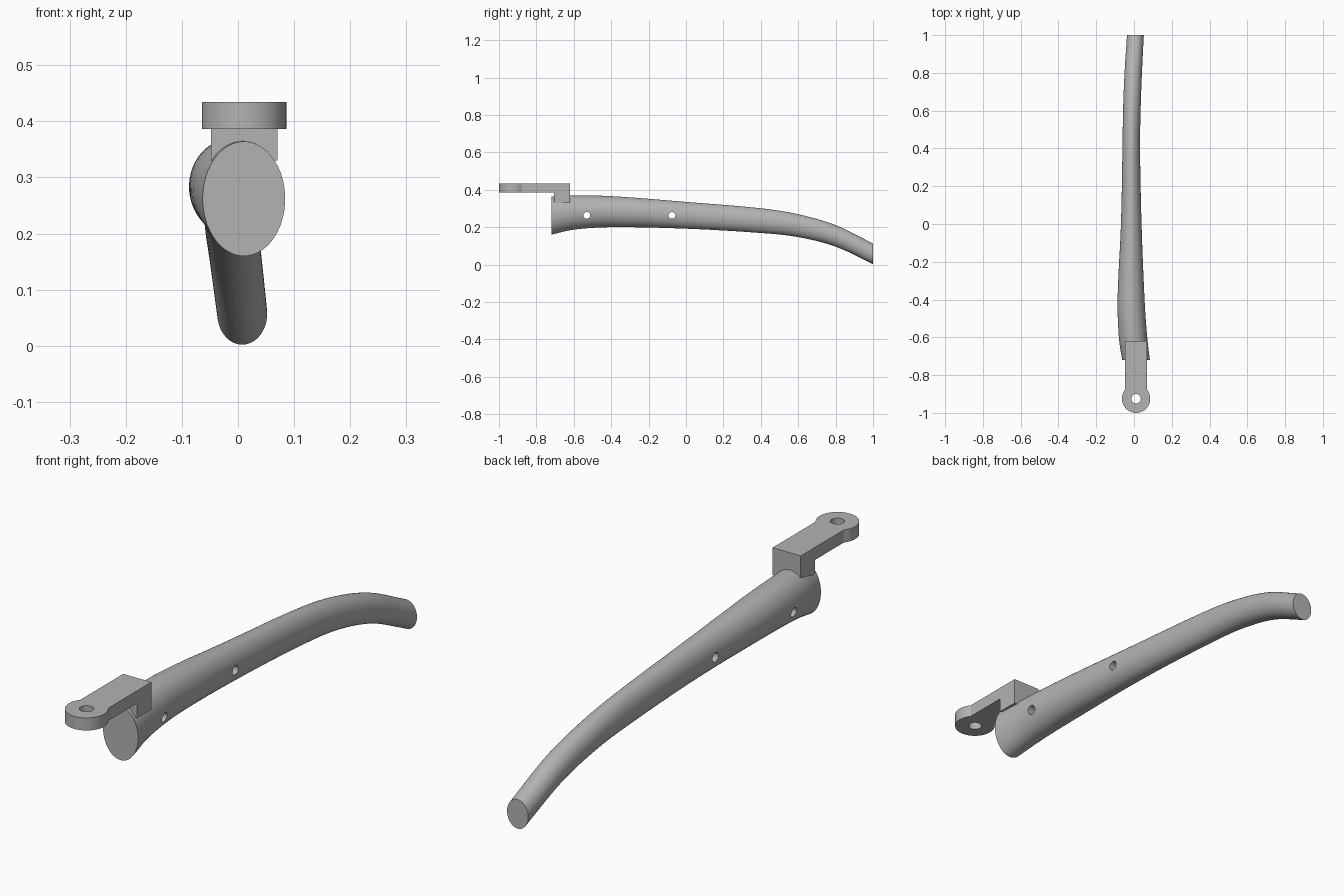
import bpy, bmesh, math
from mathutils import Vector, Matrix

if "Cube" in bpy.data.objects:
    bpy.data.objects.remove(bpy.data.objects["Cube"], do_unlink=True)

grey = bpy.data.materials.new("plain grey")
grey.use_nodes = True
COLOUR = (0.45, 0.45, 0.45, 1)
grey.diffuse_color = COLOUR
grey.node_tree.nodes["Principled BSDF"].inputs["Base Color"].default_value = COLOUR


def make_object(name, bm):
    bmesh.ops.recalc_face_normals(bm, faces=bm.faces)
    mesh = bpy.data.meshes.new(name)
    bm.to_mesh(mesh)
    bm.free()
    mesh.materials.append(grey)
    obj = bpy.data.objects.new(name, mesh)
    bpy.context.collection.objects.link(obj)
    return obj


def drill(obj, centre, radius, axis):
    """Cut a round hole right through the object."""
    bm = bmesh.new()
    turn = Matrix.Rotation(math.pi / 2, 4, "Y") if axis == "X" else Matrix()
    bmesh.ops.create_cone(bm, cap_ends=True, segments=32, radius1=radius, radius2=radius,
                          depth=0.5, matrix=Matrix.Translation(centre) @ turn)
    cutter = make_object("hole_cutter", bm)
    cutter.hide_render = True
    mod = obj.modifiers.new("hole", "BOOLEAN")
    mod.operation = "DIFFERENCE"
    mod.solver = "EXACT"
    mod.object = cutter
    bpy.context.view_layer.objects.active = obj
    bpy.ops.object.modifier_apply(modifier=mod.name)
    bpy.data.objects.remove(cutter, do_unlink=True)


def smooth(obj):
    bpy.ops.object.select_all(action="DESELECT")
    obj.select_set(True)
    bpy.context.view_layer.objects.active = obj
    bpy.ops.object.shade_smooth_by_angle(angle=math.radians(30))


def refine(rows, steps):
    """Smooth curve through rows, whose first value is the position."""
    rows = [Vector(r) for r in rows]
    last = len(rows) - 1
    slopes = []
    for i in range(last + 1):
        a, b = rows[max(i - 1, 0)], rows[min(i + 1, last)]
        slopes.append((b - a) / (b[0] - a[0]))
    out = []
    for i in range(last):
        p, q, gap = rows[i], rows[i + 1], rows[i + 1][0] - rows[i][0]
        for k in range(steps):
            t = k / steps
            s = t * t * (3 - 2 * t)
            r = p * (1 - s) + q * s
            r += gap * (slopes[i] * t * (1 - t) ** 2 - slopes[i + 1] * t * t * (1 - t))
            r[0] = p[0] + gap * t
            out.append(r)
    return out + [rows[-1]]


# Curved tapering arm: elliptical sections as y, left, right, bottom, top
SECTIONS = [
    (-0.72, -0.063, 0.084, 0.16, 0.364),
    (-0.6, -0.08, 0.07, 0.187, 0.369),
    (-0.4, -0.087, 0.056, 0.2, 0.366),
    (0, -0.069, 0.04, 0.192, 0.335),
    (0.4, -0.061, 0.032, 0.169, 0.301),
    (0.6, -0.058, 0.035, 0.147, 0.269),
    (0.8, -0.05, 0.042, 0.096, 0.211),
    (1, -0.037, 0.052, 0.002, 0.113),
]
SIDES = 64
bm = bmesh.new()
rings = []
for y, x0, x1, z0, z1 in refine(SECTIONS, 6):
    ring = []
    for i in range(SIDES):
        a = math.tau * i / SIDES
        ring.append(bm.verts.new(((x0 + x1) / 2 + (x1 - x0) / 2 * math.cos(a), y,
                                  (z0 + z1) / 2 + (z1 - z0) / 2 * math.sin(a))))
    rings.append(ring)
for a, b in zip(rings, rings[1:]):
    for i in range(SIDES):
        j = (i + 1) % SIDES
        bm.faces.new((a[i], a[j], b[j], b[i]))
bm.faces.new(rings[0])
bm.faces.new(rings[-1])
arm = make_object("arm", bm)
for y in (-0.53, -0.075):
    drill(arm, Vector((0, y, 0.263)), 0.018, "X")
smooth(arm)

# Mounting bracket: flat tongue with round eye, and a post down into the arm
CX, EYE_Y, EYE_R, HALF = 0.011, -0.925, 0.075, 0.059
POST_FRONT, POST_BACK = -0.705, -0.62
TOP, UNDER, POST_FOOT = 0.434, 0.386, 0.33
bm = bmesh.new()
start = math.acos(HALF / EYE_R)
outline = []
for i in range(41):
    a = start - (math.pi + 2 * start) * i / 40
    outline.append(bm.verts.new((CX + EYE_R * math.cos(a), EYE_Y + EYE_R * math.sin(a), TOP)))
corners = [bm.verts.new((CX + s * HALF, y, TOP))
           for s, y in ((-1, POST_FRONT), (1, POST_FRONT), (1, POST_BACK), (-1, POST_BACK))]
bm.faces.new(outline + corners[:2])
bm.faces.new(corners)


def pull_down(faces, depth):
    geom = bmesh.ops.extrude_face_region(bm, geom=faces, use_keep_orig=True)["geom"]
    bmesh.ops.translate(bm, vec=(0, 0, -depth),
                        verts=[g for g in geom if isinstance(g, bmesh.types.BMVert)])
    return [g for g in geom if isinstance(g, bmesh.types.BMFace)]


lower = pull_down(bm.faces[:], TOP - UNDER)
foot = max(lower, key=lambda f: f.calc_center_median().y)
pull_down([foot], UNDER - POST_FOOT)
bm.faces.remove(foot)
bracket = make_object("mounting_bracket", bm)
drill(bracket, Vector((CX, EYE_Y, TOP)), 0.025, "Z")
smooth(bracket)
